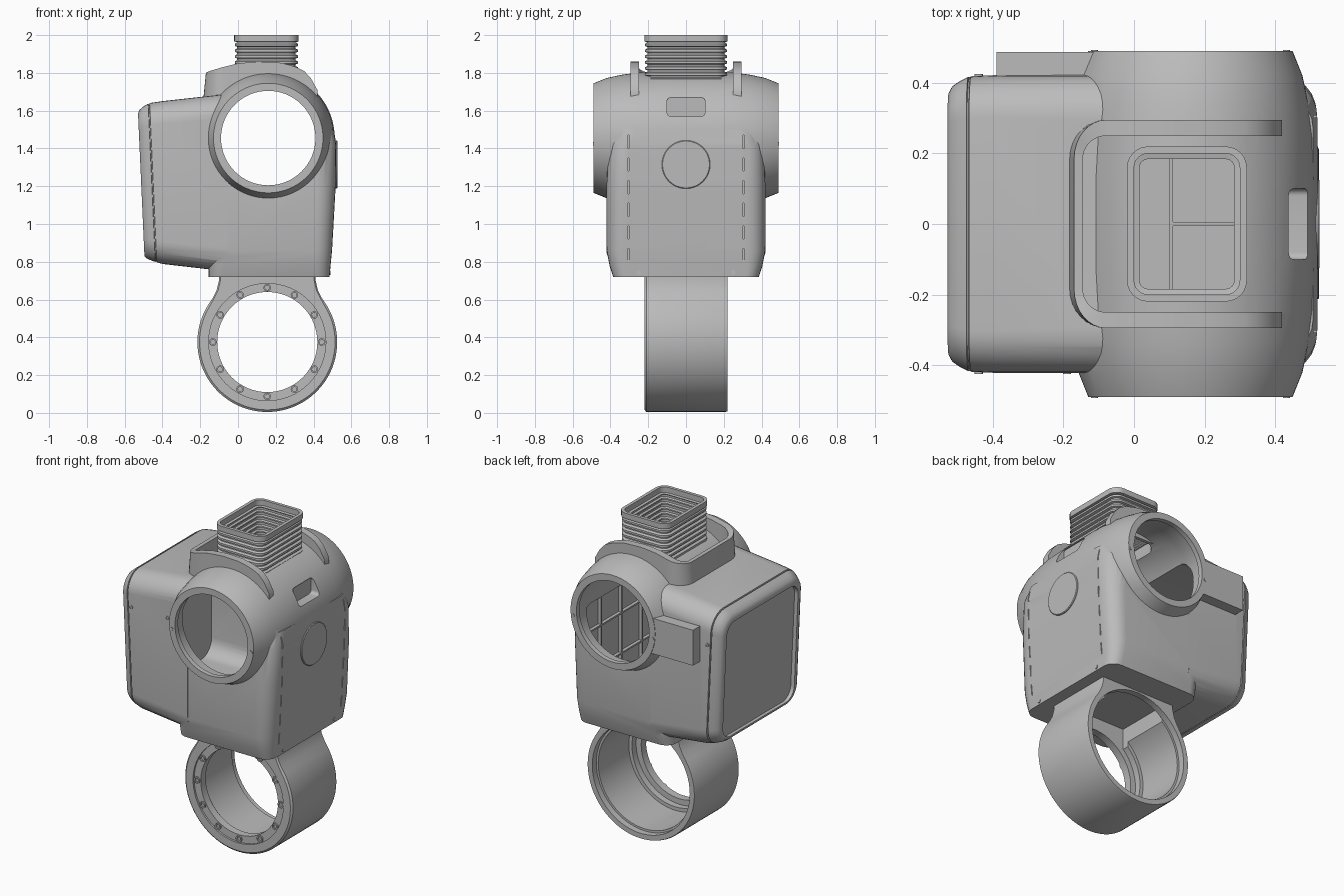
import bpy, bmesh
from math import sin, cos, pi, radians

if "Cube" in bpy.data.objects:
    bpy.data.objects.remove(bpy.data.objects["Cube"])

grey = bpy.data.materials.new("housing grey")
grey.use_nodes = True
grey.diffuse_color = (0.5, 0.5, 0.5, 1)
grey.node_tree.nodes["Principled BSDF"].inputs["Base Color"].default_value = (0.5, 0.5, 0.5, 1)

CX, CZ = 0.16, 1.455      # axis of the cross tube
RX, RZ = 0.155, 0.375     # axis of the lower ring


def loft(name, secs, closed=False):
    """Skin a row of equal-length point loops, capping the ends unless closed."""
    bm = bmesh.new()
    rows = [[bm.verts.new(p) for p in s] for s in secs]
    n = len(rows[0])
    pairs = list(zip(rows, rows[1:])) + ([(rows[-1], rows[0])] if closed else [])
    for a, b in pairs:
        for i in range(n):
            j = (i + 1) % n
            bm.faces.new((a[i], a[j], b[j], b[i]))
    if not closed:
        bm.faces.new(rows[0])
        bm.faces.new(rows[-1])
    bmesh.ops.recalc_face_normals(bm, faces=bm.faces)
    me = bpy.data.meshes.new(name)
    bm.to_mesh(me)
    bm.free()
    me.materials.append(grey)
    ob = bpy.data.objects.new(name, me)
    bpy.context.collection.objects.link(ob)
    return ob


def rrect(u0, u1, v0, v1, r, n=6):
    """Rounded rectangle as 2D points."""
    pts = []
    for k, (u, v) in enumerate([(u1 - r, v1 - r), (u0 + r, v1 - r), (u0 + r, v0 + r), (u1 - r, v0 + r)]):
        for i in range(n + 1):
            a = pi / 2 * (k + i / n)
            pts.append((u + r * cos(a), v + r * sin(a)))
    return pts


def ring_y(y, r, cx, cz, n=64):
    return [(cx + r * cos(2 * pi * i / n), y, cz + r * sin(2 * pi * i / n)) for i in range(n)]


def turned(name, prof, cx, cz, n=64, closed=False):
    """Turn a (y, radius) profile about an axis along y."""
    return loft(name, [ring_y(y, r, cx, cz, n) for y, r in prof], closed)


def box(name, x0, x1, y0, y1, z0, z1):
    return loft(name, [[(x0, y0, z), (x1, y0, z), (x1, y1, z), (x0, y1, z)] for z in (z0, z1)])


def boolean(ob, tool, op="DIFFERENCE"):
    m = ob.modifiers.new(op, "BOOLEAN")
    m.operation, m.solver, m.object = op, "EXACT", tool
    bpy.context.view_layer.objects.active = ob
    bpy.ops.object.modifier_apply(modifier=m.name)
    bpy.data.objects.remove(tool)


def lerp(pts, x):
    for (a, p), (b, q) in zip(pts, pts[1:]):
        if x <= b:
            return p + (q - p) * max(0, x - a) / (b - a)
    return pts[-1][1]


# Main housing: upright block with rounded corners
def block(name, rows):
    return loft(name, [[(x, y, z) for x, y in rrect(x0, x1, -w, w, r)] for z, x0, x1, w, r in rows])


housing = block("housing", [
    (0.72, -0.155, 0.485, 0.385, 0.07), (0.78, -0.155, 0.49, 0.405, 0.08), (0.86, -0.155, 0.498, 0.42, 0.09),
    (1.2, -0.155, 0.517, 0.42, 0.1), (1.42, -0.155, 0.52, 0.415, 0.11), (1.5, -0.14, 0.508, 0.38, 0.11)])


# Side bulge with a slightly tilted, recessed end cover
def bulge_section(x, inset):
    zl = 0.8 - 0.115 * (x + 0.5) + inset * 0.5
    zu = 1.645 + 0.11 * (x + 0.45) - inset
    w = 0.422 - inset
    tilt = 0.045 if x < -0.43 else 0
    return [(x + (1.6 - z) * tilt, y, z) for y, z in rrect(-w, w, zl, zu, 0.12 - inset * 0.6, 8)]


bulge = loft("side_bulge", [bulge_section(*s) for s in [
    (-0.508, 0.075), (-0.53, 0.072), (-0.53, 0.05), (-0.52, 0.032), (-0.5, 0.018), (-0.474, 0.005),
    (-0.472, 0.011), (-0.468, 0.011), (-0.466, 0.003), (-0.4, 0), (-0.05, 0)]])
boolean(housing, bulge, "UNION")

# Cross tube, bulging in the middle
half = [(0.49, 0.29), (0.42, 0.318), (0.34, 0.335), (0.25, 0.347), (0.12, 0.352)]
drum = turned("cross_tube", [(-y, r) for y, r in half] + half[::-1], CX, CZ, 96)
boolean(housing, drum, "UNION")

# Arm running from the rear tube end along the bulge
boolean(housing, box("rear_arm", -0.39, -0.05, 0.35, 0.488, 1.33, 1.55), "UNION")

# U-shaped shroud round the bellows
crest = [(-0.19, 1.80), (-0.165, 1.81), (0, 1.85), (0.1, 1.86), (0.22, 1.855), (0.3, 1.835), (0.37, 1.80), (0.42, 1.71)]
path = [(0.42 - 0.035 * i, -0.295, 0, -1) for i in range(14)]
for i in range(9):
    a = pi / 2 * i / 8
    path.append((-0.08 - 0.11 * sin(a), -0.185 - 0.11 * cos(a), -sin(a), -cos(a)))
path += [(x, -y, nx, -ny) for x, y, nx, ny in reversed(path)]
secs = []
for x, y, nx, ny in path:
    top = lerp(crest, x)
    lean = 0.02 * max(0, -nx)
    xi, yi = x - 0.045 * nx, y - 0.045 * ny
    secs.append([(x, y, 1.6), (x + lean, y, top), (xi, yi, top), (xi, yi, 1.6)])
boolean(housing, loft("shroud", secs), "UNION")

# Hollow interior: tube bore, main cavity, bulge cavity, bellows opening
bore = [(0.6, 0.25), (0.46, 0.25), (0.455, 0.265), (0.36, 0.275), (0.3, 0.29)]
boolean(housing, turned("bore", [(-y, r) for y, r in bore] + bore[::-1], CX, CZ))
boolean(housing, block("cavity", [(0.76, -0.12, 0.46, 0.36, 0.06), (0.86, -0.12, 0.46, 0.39, 0.08),
                                  (1.42, -0.12, 0.46, 0.385, 0.09)]))
boolean(housing, loft("bulge_cavity", [[(x, y, z) for y, z in rrect(-0.385, 0.385, 0.85, 1.6, 0.1)]
                                       for x in (-0.45, 0)]))
boolean(housing, block("bellows_hole", [(1.6, 0.01, 0.295, 0.195, 0.05), (1.95, 0.01, 0.295, 0.195, 0.05)]))

# Grip recess high on the side, and slits down the corners
boolean(housing, loft("grip", [[(x, y, z) for y, z in rrect(-0.1, 0.1, 1.57, 1.67, 0.02)] for x in (0.432, 0.6)]))
for s in (-1, 1):
    for i in range(6):
        z = 0.8 + 0.12 * i
        boolean(housing, box("slit", 0.485, 0.6, s * 0.305 - 0.003, s * 0.305 + 0.003, z, z + 0.07))

# Round cover on the side
loft("round_cover", [[(x, r * cos(2 * pi * i / 48), 1.315 + r * sin(2 * pi * i / 48)) for i in range(48)]
                     for x, r in ((0.49, 0.128), (0.522, 0.128), (0.526, 0.124))])

# Stiffening ribs inside
for y in (-0.2, 0, 0.2):
    box("wall_rib", 0.44, 0.47, y - 0.005, y + 0.005, 0.76, 1.42)
for z in (1.0, 1.25):
    box("wall_rib", 0.44, 0.47, -0.32, 0.32, z - 0.005, z + 0.005)
box("floor_rib", 0.1, 0.11, -0.38, 0.38, 0.75, 0.78)
box("floor_rib", 0.1, 0.47, -0.005, 0.005, 0.75, 0.78)

# Screws on the front, back and side
for x, z in ((-0.44, 1.445), (-0.19, 1.445)):
    for s in (-1, 1):
        turned("screw", [(s * 0.41, 0.012), (s * 0.425, 0.012), (s * 0.425, 0.007), (s * 0.418, 0.007)], x, z, 16)
for x, z in ((0.432, CZ - 0.03), (-0.112, CZ - 0.03)):
    for s in (-1, 1):
        turned("rim_screw", [(s * 0.47, 0.01), (s * 0.493, 0.01)], x, z, 16)
for y in (-0.25, 0.25):
    loft("side_screw", [[(x, y + 0.012 * cos(pi * i / 8), 0.742 + 0.012 * sin(pi * i / 8)) for i in range(16)]
                        for x in (0.47, 0.49)])

# Square bellows, hollow, with a rim on top
outer = [(1.72, 0), (1.77, 0)]
for i in range(6):
    z = 1.775 + 0.031 * i
    outer += [(z, 0.016), (z + 0.008, 0.016), (z + 0.012, 0.003), (z + 0.024, 0.003)]
outer += [(1.963, 0.016), (1.966, 0), (2.0, 0)]
inner = [(z, d + 0.02) for z, d in reversed(outer)]
loft("bellows", [[(x, y, z) for x, y in rrect(-0.02 + d, 0.32 - d, -0.22 + d, 0.22 - d, 0.06 - d)]
                 for z, d in outer + inner], closed=True)

# Lower ring with its neck
neck = [(0.255, 0.76), (0.256, 0.70), (0.268, 0.65), (0.288, 0.61)]
outline = [(RX - x, z) for x, z in neck]
for i in range(65):
    a = radians(148 + 244 * i / 64)
    outline.append((RX + 0.37 * cos(a), RZ + 0.37 * sin(a)))
outline += [(RX + x, z) for x, z in reversed(neck)]


def ring_section(y, k):
    return [(RX + (x - RX) * k, y, RZ + (z - RZ) * k if z < 0.6 else z) for x, z in outline]


ring = loft("lower_ring", [ring_section(*s) for s in ((-0.22, 0.97), (-0.21, 1), (0.21, 1), (0.22, 0.99))])
boolean(ring, turned("ring_bore", [(-0.16, 0.30), (-0.12, 0.30), (-0.12, 0.322), (0.18, 0.322), (0.18, 0.335),
                                   (0.3, 0.335)], RX, RZ))
boolean(ring, turned("flange_hole", [(-0.4, 0.265), (0, 0.265)], RX, RZ))
boolean(ring, turned("flange_step", [(-0.3, 0.31), (-0.208, 0.31)], RX, RZ))
boolean(ring, box("neck_hollow", RX - 0.21, RX + 0.21, -0.16, 0.18, 0.55, 0.718))

# Bolt bosses round the flange
for i in range(12):
    a = pi / 6 * i
    turned("flange_bolt", [(-0.2, 0.02), (-0.217, 0.02), (-0.217, 0.012), (-0.205, 0.012)],
           RX + 0.288 * cos(a), RZ + 0.288 * sin(a), 16)

# Smooth shading with sharp edges kept
for ob in bpy.context.scene.objects:
    ob.select_set(ob.type == "MESH")
bpy.context.view_layer.objects.active = housing
bpy.ops.object.shade_smooth_by_angle(angle=radians(30))
